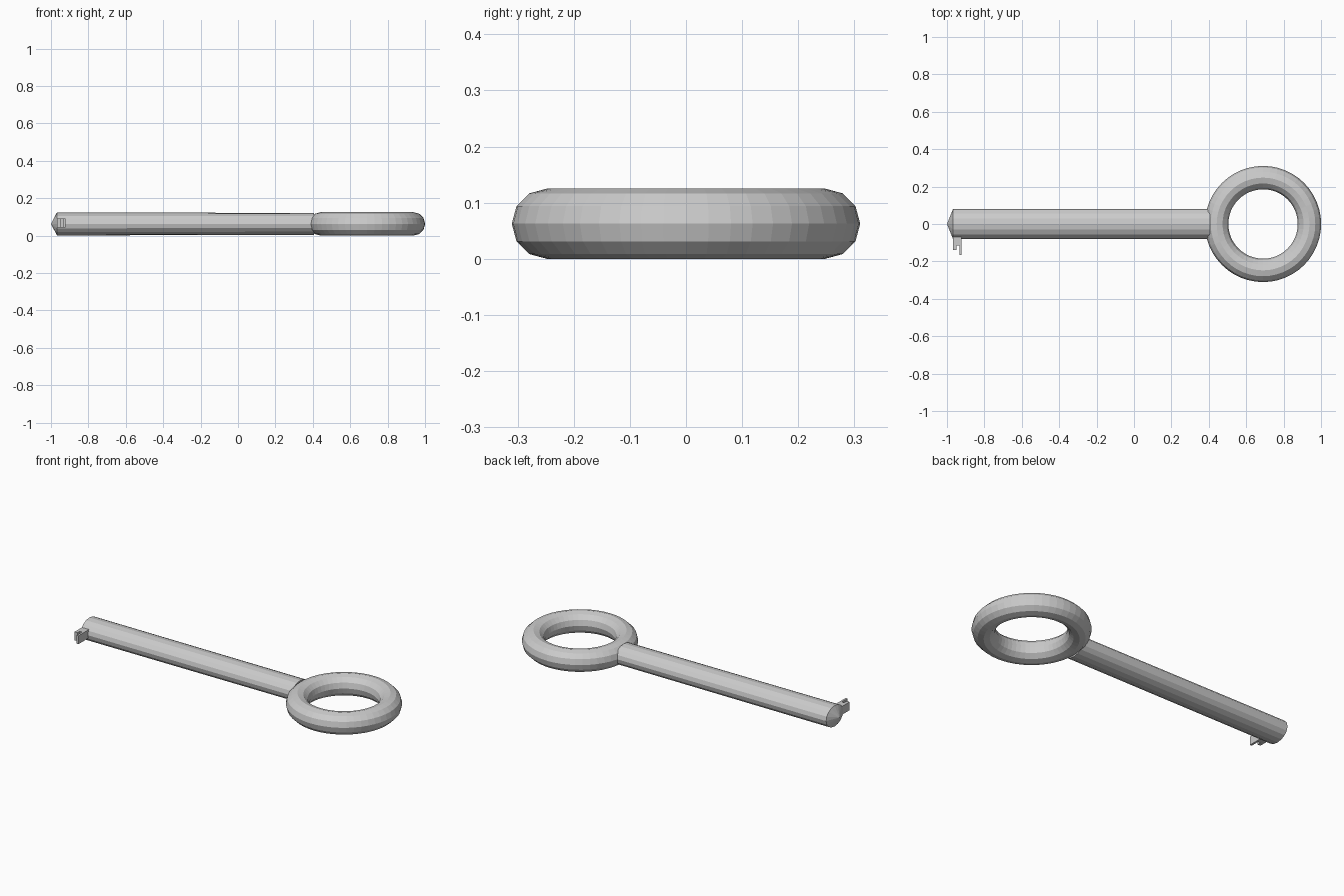
import bpy, bmesh
from math import cos, sin, pi

if "Cube" in bpy.data.objects:
    bpy.data.objects.remove(bpy.data.objects["Cube"])

ZC = 0.0625  # height of the key's centre plane


def make_object(name, bm):
    bmesh.ops.recalc_face_normals(bm, faces=bm.faces[:])
    mesh = bpy.data.meshes.new(name)
    bm.to_mesh(mesh)
    bm.free()
    obj = bpy.data.objects.new(name, mesh)
    bpy.context.collection.objects.link(obj)
    return obj


# ring handle
bpy.ops.mesh.primitive_torus_add(major_radius=0.248, minor_radius=0.0625,
                                 major_segments=48, minor_segments=12,
                                 location=(0.69, 0, ZC))
bpy.context.object.name = "ring_handle"

# oval shaft, tapering very slightly, with a shallow pointed tip
SIDES = 16
bm = bmesh.new()
rings = []
for x, ry, rz in [(-0.968, 0.08, 0.0615), (0.405, 0.08, 0.0585)]:
    rings.append([bm.verts.new((x, ry * cos(2 * pi * i / SIDES),
                                ZC + rz * sin(2 * pi * i / SIDES)))
                  for i in range(SIDES)])
tip = bm.verts.new((-1, 0, ZC))
for i in range(SIDES):
    j = (i + 1) % SIDES
    bm.faces.new((rings[0][i], rings[0][j], rings[1][j], rings[1][i]))
    bm.faces.new((tip, rings[0][j], rings[0][i]))
bm.faces.new(rings[1])
make_object("shaft", bm)

# notched bit, extruded from its outline
outline = [(-0.968, -0.06), (-0.968, -0.138), (-0.949, -0.138), (-0.949, -0.115),
           (-0.934, -0.115), (-0.934, -0.167), (-0.922, -0.167), (-0.922, -0.06)]
bm = bmesh.new()
face = bm.faces.new([bm.verts.new((x, y, 0.043)) for x, y in outline])
ext = bmesh.ops.extrude_face_region(bm, geom=[face])
bmesh.ops.translate(bm, vec=(0, 0, 0.049),
                    verts=[v for v in ext["geom"] if isinstance(v, bmesh.types.BMVert)])
make_object("bit", bm)
